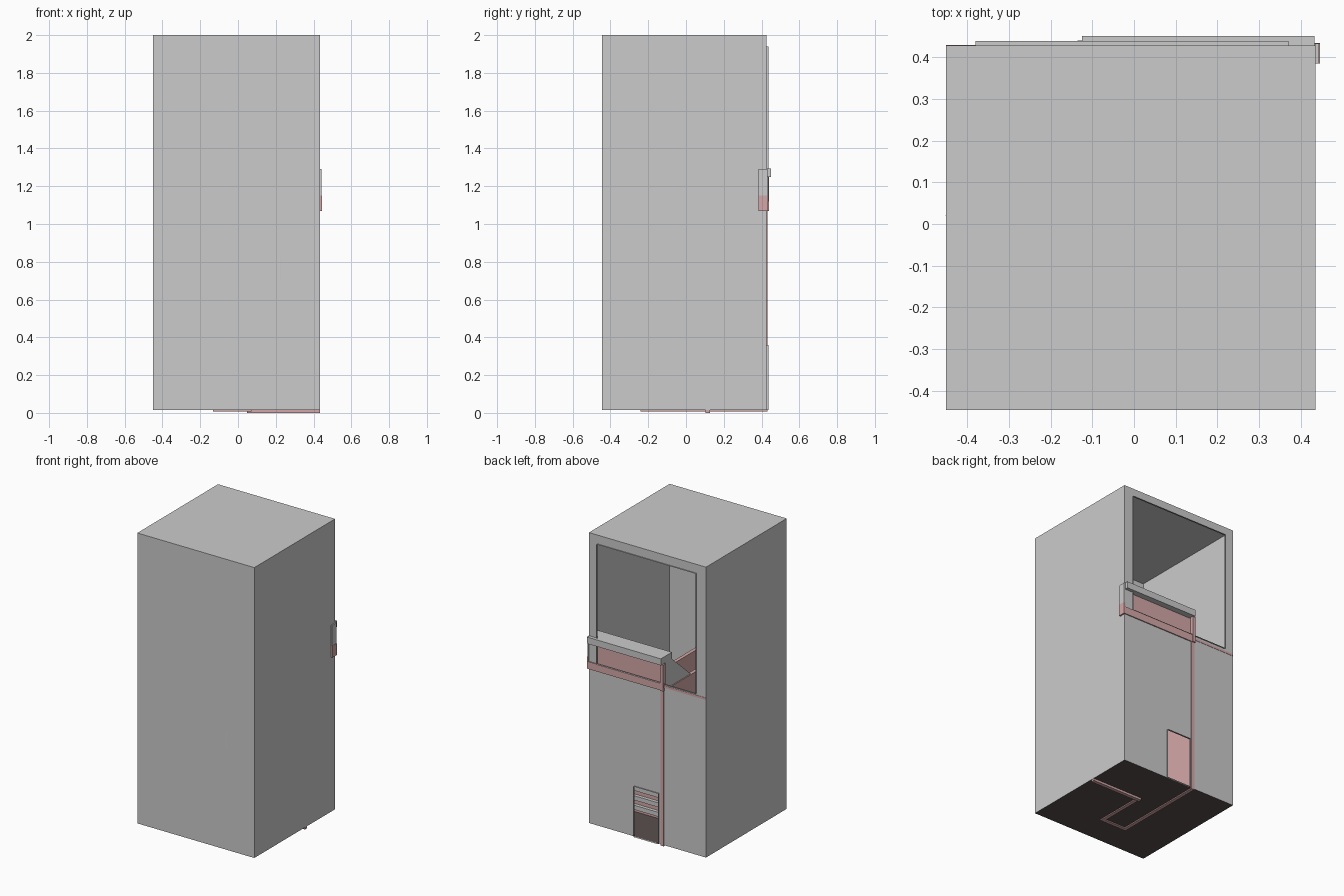
import bpy, bmesh, math

if "Cube" in bpy.data.objects:
    bpy.data.objects.remove(bpy.data.objects["Cube"])


def material(name, rgb):
    m = bpy.data.materials.new(name)
    m.diffuse_color = (*rgb, 1)
    m.use_nodes = True
    m.node_tree.nodes["Principled BSDF"].inputs["Base Color"].default_value = m.diffuse_color
    return m


GREY = material("light_grey", (0.6, 0.6, 0.6))
PINK = material("dusty_pink", (0.665, 0.39, 0.39))
DARK = material("dark_brown", (0.103, 0.077, 0.077))

X0, X1, Y0, Y1, Z0, Z1 = -0.45, 0.435, -0.445, 0.427, 0.015, 2.0


def mesh_object(name, quads, mats, rule=None):
    """Build an object from a list of polygons given as corner points."""
    bm = bmesh.new()
    for q in quads:
        bm.faces.new([bm.verts.new(p) for p in q])
    bmesh.ops.remove_doubles(bm, verts=bm.verts, dist=1e-5)
    bm.normal_update()
    if rule:
        for f in bm.faces:
            f.material_index = rule(f)
    me = bpy.data.meshes.new(name)
    bm.to_mesh(me)
    bm.free()
    for m in mats:
        me.materials.append(m)
    ob = bpy.data.objects.new(name, me)
    bpy.context.collection.objects.link(ob)
    return ob


def box(name, xr, yr, zr, mat):
    bm = bmesh.new()
    bmesh.ops.create_cube(bm, size=1)
    for v in bm.verts:
        v.co = [sum(r) / 2 + c * (r[1] - r[0]) for c, r in zip(v.co, (xr, yr, zr))]
    me = bpy.data.meshes.new(name)
    bm.to_mesh(me)
    bm.free()
    me.materials.append(mat)
    ob = bpy.data.objects.new(name, me)
    bpy.context.collection.objects.link(ob)
    return ob


def prism(name, profile, xa, xb, mat):
    """Extrude a (y, z) profile along x."""
    n = len(profile)
    faces = [[(xa, *p) for p in profile], [(xb, *p) for p in reversed(profile)]]
    for i in range(n):
        a, b = profile[i], profile[(i + 1) % n]
        faces.append([(xb, *a), (xb, *b), (xa, *b), (xa, *a)])
    return mesh_object(name, faces, [mat])


# Thin cabinet shell: sides, front, top, dark floor, back with two openings
WINDOW = (-0.38, 0.37, 1.12, 1.94)
HATCH = (-0.095, 0.09, 0.015, 0.36)
quads = [
    [(X0, Y0, Z0), (X1, Y0, Z0), (X1, Y0, Z1), (X0, Y0, Z1)],
    [(X1, Y0, Z0), (X1, Y1, Z0), (X1, Y1, Z1), (X1, Y0, Z1)],
    [(X0, Y1, Z0), (X0, Y0, Z0), (X0, Y0, Z1), (X0, Y1, Z1)],
    [(X0, Y0, Z1), (X1, Y0, Z1), (X1, Y1, Z1), (X0, Y1, Z1)],
    [(X0, Y1, Z0), (X1, Y1, Z0), (X1, Y0, Z0), (X0, Y0, Z0)],
]
xs = [X0, -0.38, -0.095, 0.09, 0.37, X1]
zs = [Z0, 0.36, 1.12, 1.94, Z1]
for xa, xb in zip(xs, xs[1:]):
    for za, zb in zip(zs, zs[1:]):
        cx, cz = (xa + xb) / 2, (za + zb) / 2
        if not any(h[0] < cx < h[1] and h[2] < cz < h[3] for h in (WINDOW, HATCH)):
            quads.append([(xb, Y1, za), (xa, Y1, za), (xa, Y1, zb), (xb, Y1, zb)])
mesh_object("cabinet_shell", quads, [GREY, DARK], lambda f: int(f.normal.z < -0.5))

# Thin rims standing out around the openings
for name, (a, b, c, d) in (("window_rim", WINDOW), ("hatch_rim", HATCH)):
    ring = [(a, c), (b, c), (b, d), (a, d)]
    mesh_object(name, [[(p[0], Y1, p[1]), (q[0], Y1, q[1]), (q[0], 0.438, q[1]), (p[0], 0.438, p[1])]
                       for p, q in zip(ring, ring[1:] + ring[:1])], [GREY])

# Pink partition walls inside, their feet showing below the floor
T = 0.012
path = [(-0.12, 0.419), (-0.12, -0.23), (0.06, -0.23), (0.06, 0.115), (0.422, 0.115)]
for i, (p, q) in enumerate(zip(path, path[1:])):
    box(f"partition_{i + 1}",
        (min(p[0], q[0]) - T, max(p[0], q[0]) + T),
        (min(p[1], q[1]) - T, max(p[1], q[1]) + T),
        (0.0 if i == 3 else 0.008, 1.07), PINK)

# Grey rails across the inner wall, seen through the hatch
for i in range(3):
    z = 0.04 + i * 0.065
    box(f"inner_rail_{i + 1}", (0.07, 0.43), (0.125, 0.15), (z, z + 0.03), GREY)

# Counter bar, sloped tray and pink panels under it
box("counter_bar", (-0.125, 0.432), (0.33, 0.45), (1.25, 1.295), GREY)
prism("sloped_tray", [(0.40, 1.08), (0.40, 1.25), (0.33, 1.25), (0.05, 1.0), (0.05, 0.96)],
      -0.125, 0.43, GREY)
box("counter_panel", (-0.12, 0.43), (0.40, 0.408), (1.07, 1.25), PINK)
box("counter_band", (-0.125, 0.445), (0.425, 0.434), (1.07, 1.12), PINK)
box("counter_post", (-0.135, -0.112), (0.415, 0.44), (1.07, 1.25), PINK)
box("back_seam", (X0, -0.125), (0.425, 0.429), (1.092, 1.107), PINK)
box("back_strip", (-0.128, -0.112), (0.42, 0.431), (0.008, 1.07), PINK)

# Bracket on the side wall
box("bracket_lower", (0.433, 0.445), (0.385, 0.432), (1.07, 1.15), PINK)
box("bracket_upper", (0.433, 0.443), (0.385, 0.432), (1.15, 1.29), GREY)

# Small upright handles fixed inside the walls
for name, x, y, z in (("front_handle", 0.223, -0.424, 0.76), ("side_handle", -0.429, 0.02, 1.2)):
    bpy.ops.mesh.primitive_cylinder_add(vertices=12, radius=0.022, depth=0.12, location=(x, y, z))
    ob = bpy.context.object
    ob.name = name
    ob.data.materials.append(GREY)
    bpy.ops.object.shade_smooth_by_angle(angle=math.radians(40))
